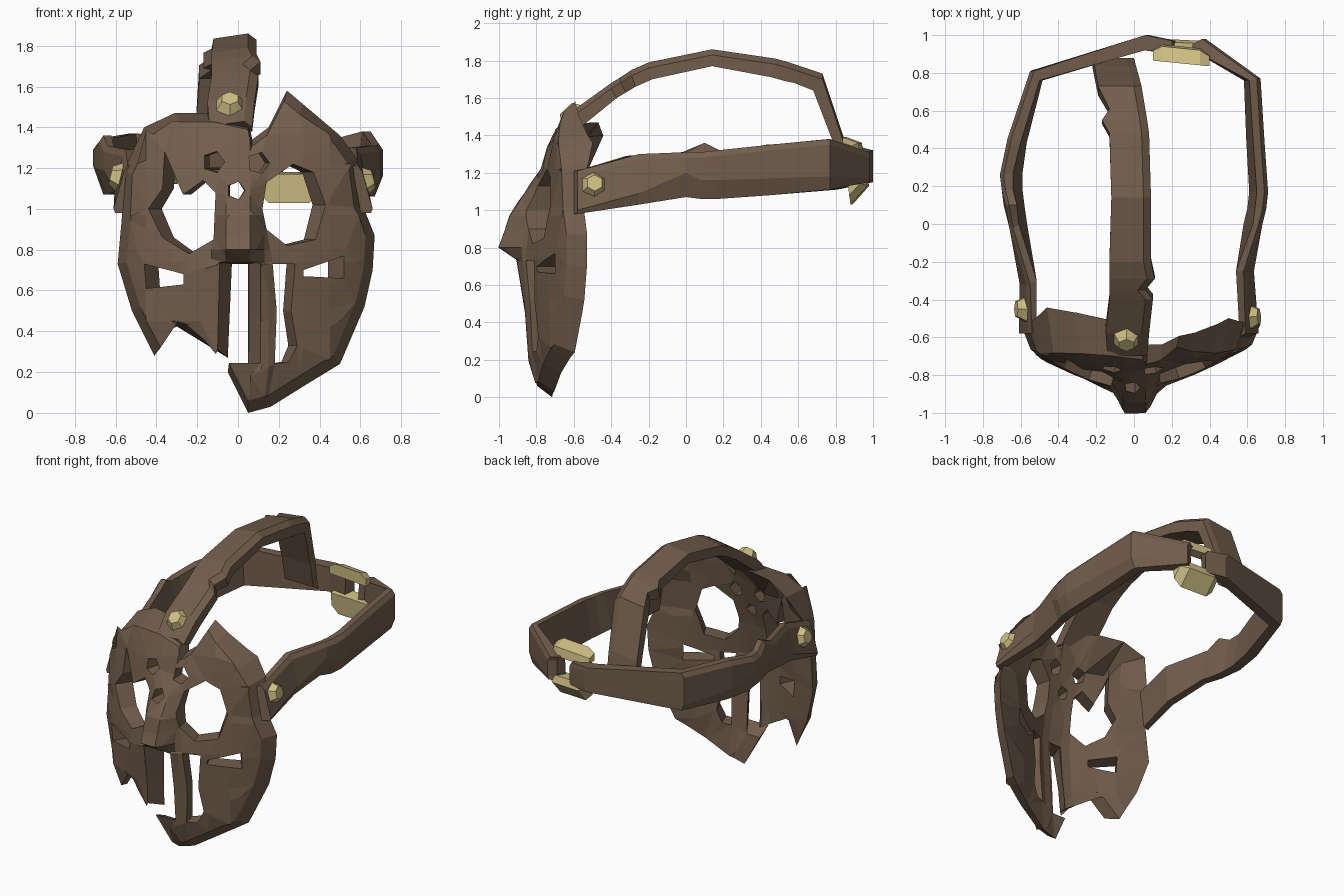
import bpy, bmesh, math
from mathutils import Vector

if "Cube" in bpy.data.objects:
    bpy.data.objects.remove(bpy.data.objects["Cube"], do_unlink=True)


def material(name, rgb):
    m = bpy.data.materials.new(name)
    m.use_nodes = True
    m.diffuse_color = (*rgb, 1)
    bsdf = next(n for n in m.node_tree.nodes if n.type == 'BSDF_PRINCIPLED')
    bsdf.inputs["Base Color"].default_value = (*rgb, 1)
    bsdf.inputs["Roughness"].default_value = 0.9
    return m


LEATHER = material("brown_leather", (0.17, 0.112, 0.073))
BRASS = material("pale_brass", (0.62, 0.52, 0.23))


def finish(name, bm, mat):
    bmesh.ops.recalc_face_normals(bm, faces=bm.faces)
    me = bpy.data.meshes.new(name)
    bm.to_mesh(me)
    bm.free()
    me.materials.append(mat)
    ob = bpy.data.objects.new(name, me)
    bpy.context.collection.objects.link(ob)
    return ob


def loft(name, rings, mat):
    """Skin a row of equal point rings and close both ends."""
    bm = bmesh.new()
    rows = [[bm.verts.new(p) for p in r] for r in rings]
    n = len(rows[0])
    for a, b in zip(rows, rows[1:]):
        for i in range(n):
            j = (i + 1) % n
            bm.faces.new((a[i], a[j], b[j], b[i]))
    bm.faces.new(rows[0])
    bm.faces.new(rows[-1])
    return finish(name, bm, mat)


def ramp(t, table):
    """Piecewise linear lookup."""
    if t <= table[0][0]:
        return table[0][1]
    for (a, u), (b, v) in zip(table, table[1:]):
        if t <= b:
            return u + (v - u) * (t - a) / (b - a)
    return table[-1][1]


# Mask shape: centre line depth, sideways curve, nose ridge, rim thickness, mouth edges
CENTRE = [(0, -.8), (.2, -.85), (.74, -.89), (.97, -.85), (1.22, -.78), (1.43, -.72), (1.6, -.64)]
SIDE = [(0, 0), (.13, .08), (.32, .4), (.45, .66), (.6, 1), (.68, 1.12)]
NOSE_Z = [(.7, 0), (.74, .03), (.8, .13), (.97, .1), (1.22, 0)]
NOSE_X = [(.06, 1), (.13, 0)]
RIM_X = [(-.46, .13), (-.13, .08), (.05, 0), (.24, -.05), (.5, .07)]
MOUTH_RIGHT = [(-.3, -.3), (-.05, -.1), (-.03, -.09)]
MOUTH_LEFT = [(.05, .11), (.17, .17)]


def base_depth(x, z):
    c = ramp(z, CENTRE)
    return c + (-.66 - c) * ramp(abs(x), SIDE)


def nose(x, z):
    return ramp(z, NOSE_Z) * ramp(abs(x - .01), NOSE_X)


def rim_thickness(x, z):
    return ramp(z, [(0, .08), (.25, .11)]) + ramp(x, RIM_X) * ramp(z, [(1.15, 0), (1.36, 1)])


def pentagon(cx, cz, r=.055):
    return [(cx + r * math.sin(k * math.tau / 5 + .3), cz + r * math.cos(k * math.tau / 5 + .3))
            for k in range(5)]


# Mask outline with its cracked edges, then the openings
outline = [(-.31, 1.47), (-.13, 1.47), (.05, 1.43), (.07, 1.34), (.15, 1.4), (.24, 1.58),
           (.5, 1.36), (.58, 1.25), (.61, 1.02), (.67, .87), (.66, .7), (.62, .52),
           (.5, .24), (.32, .13), (.16, .03), (.05, 0), (-.05, .2), (.05, .2),
           (.05, .73), (-.03, .73), (-.05, .27), (-.31, .43), (-.41, .28),
           (-.52, .5), (-.59, .73), (-.57, .95), (-.56, 1.19), (-.46, 1.4)]
right_eye = [(-.36, 1.28), (-.27, 1.07), (-.17, 1.14), (-.11, 1.08), (-.12, .85),
             (-.24, .78), (-.37, .86), (-.44, 1.0), (-.37, 1.1)]
left_eye = [(.14, 1.13), (.27, 1.22), (.37, 1.18), (.43, 1.02), (.38, .85),
            (.24, .82), (.14, .9), (.12, 1.0)]
mouth_slot = [(.17, .73), (.28, .73), (.26, .5), (.29, .33), (.25, .25), (.18, .24), (.19, .5)]
right_slit = [(-.46, .73), (-.26, .68), (-.26, .63), (-.45, .61)]
left_slit = [(.32, .7), (.52, .77), (.52, .66), (.32, .67)]
loops = [outline, right_eye, left_eye, mouth_slot, right_slit, left_slit,
         pentagon(-.12, 1.23), pentagon(.1, 1.225), pentagon(-.01, 1.09, .045)]


def build_mask():
    # Flat sheet with openings, sliced so it can bend
    flat = bmesh.new()
    for pts in loops:
        vs = [flat.verts.new((x, 0, z)) for x, z in pts]
        for i, v in enumerate(vs):
            flat.edges.new((v, vs[i - 1]))
    bmesh.ops.triangle_fill(flat, use_beauty=True, edges=flat.edges[:], normal=(0, -1, 0))
    cuts = [((s * x, 0, 0), (1, 0, 0)) for x in (.06, .13, .32, .45) for s in (-1, 1)]
    cuts += [((0, 0, z), (0, 0, 1)) for z in (.45, .74, .8, .97, 1.22)]
    for co, no in cuts:
        bmesh.ops.bisect_plane(flat, geom=flat.verts[:] + flat.edges[:] + flat.faces[:],
                               dist=1e-5, plane_co=co, plane_no=no)
    # Walk the outer rim from its highest point
    rim, todo = set(), [max(flat.verts, key=lambda v: v.co.z)]
    while todo:
        v = todo.pop()
        if v not in rim:
            rim.add(v)
            todo += [e.other_vert(v) for e in v.link_edges if e.is_boundary]
    # Front skin, back skin and the walls between them
    bm = bmesh.new()
    front, back = {}, {}
    for v in flat.verts:
        x, z = v.co.x, v.co.z
        y = base_depth(x, z)
        if v in rim:
            thick, bx = rim_thickness(x, z), x
            fx, fz = .03 + (x - .03) * .93, .85 + (z - .85) * .93
        else:
            thick, bx, fx, fz = .1, x * .85, x, z
        # Bevelled edges of the mouth gap
        if .25 < z < .735 and -.3 < x < 0:
            fx = ramp(x, MOUTH_RIGHT)
        elif .19 < z < .735 and .04 < x < .17:
            fx = ramp(x, MOUTH_LEFT)
        front[v] = bm.verts.new((fx, y - nose(x, z), fz))
        back[v] = bm.verts.new((bx, y + thick, z))
    for f in flat.faces:
        bm.faces.new([front[v] for v in f.verts])
        bm.faces.new([back[v] for v in reversed(f.verts)])
    for e in flat.edges:
        if e.is_boundary:
            a, b = e.verts
            bm.faces.new((front[a], front[b], back[b], back[a]))
    flat.free()
    finish("mask", bm, LEATHER)


build_mask()


# Side straps: outer x, y, inner x, y, bottom, top, lower bevel height, inward tilt of the top
def side_strap(name, stations):
    rings = []
    for ox, oy, ix, iy, lo, hi, bevel, tilt in stations:
        s = math.copysign(1, ox)
        under = s * min(bevel * .4, .05)
        rings.append([(ox, oy, lo + bevel), (ox - s * tilt, oy, hi - .03),
                      (ox - s * (tilt + .02), oy, hi), (ix - s * tilt, iy, hi),
                      (ix - under, iy, lo), (ox - under, oy, lo)])
    loft(name, rings, LEATHER)


side_strap("right_strap", [
    (-.61, -.58, -.565, -.57, .98, 1.21, .02, .05), (-.605, -.32, -.55, -.3, 1.04, 1.29, .05, .035),
    (-.66, -.02, -.61, 0, 1.08, 1.31, .11, 0), (-.69, .1, -.63, .1, 1.07, 1.36, .13, .01),
    (-.7, .18, -.64, .18, 1.07, 1.32, .13, 0), (-.71, .26, -.64, .27, 1.07, 1.32, .14, 0),
    (-.67, .45, -.6, .43, 1.08, 1.35, .08, 0), (-.55, .81, -.5, .76, 1.11, 1.37, .04, 0),
    (.08, 1, .06, .92, 1.15, 1.32, .02, 0), (.22, .97, .2, .9, 1.15, 1.31, .02, 0)])
side_strap("left_strap", [
    (.66, -.58, .61, -.6, .98, 1.21, .02, .05), (.635, -.25, .575, -.25, 1.03, 1.3, .06, .035),
    (.68, 0, .63, 0, 1.07, 1.31, .13, 0), (.7, .08, .64, .08, 1.06, 1.31, .1, 0),
    (.71, .17, .65, .17, 1.06, 1.32, .1, 0), (.69, .45, .63, .45, 1.08, 1.35, .09, 0),
    (.67, .77, .61, .76, 1.11, 1.38, .07, 0), (.38, .98, .35, .9, 1.15, 1.31, .02, 0),
    (.33, .95, .31, .89, 1.15, 1.31, .02, 0)])

# Crown strap: outer y, z, inner y, z and its two nicked side edges
crown = [(-.7, 1.43, -.63, 1.38, -.14, .07), (-.58, 1.55, -.53, 1.47, -.15, .08),
         (-.4, 1.68, -.37, 1.6, -.13, .1), (-.35, 1.71, -.32, 1.63, -.13, .06),
         (-.29, 1.75, -.27, 1.66, -.13, .11), (-.2, 1.79, -.18, 1.7, -.13, .09),
         (.14, 1.86, .14, 1.77, -.12, .09), (.48, 1.81, .46, 1.71, -.13, .08),
         (.55, 1.79, .53, 1.69, -.17, .07), (.61, 1.77, .58, 1.68, -.13, .06),
         (.73, 1.73, .68, 1.64, -.19, .04), (.84, 1.4, .78, 1.38, -.21, .01),
         (.88, 1.2, .83, 1.2, -.22, 0)]
loft("crown_strap", [[(a, oy, oz - .025), (b - .04, oy, oz), (b, oy, oz - .03),
                      (b, iy, iz), (a, iy, iz)] for oy, oz, iy, iz, a, b in crown], LEATHER)


# Clasp plates bridging the strap ends at the back: tapered at both ends
def clasp(name, section, skew):
    cy, cz = section[0]
    rings = []
    for x, size in ((.1, .65), (.15, 1), (.35, 1), (.4, .65)):
        rings.append([(x, cy + (y - cy) * size - skew * (x - .25), cz + (z - cz) * size)
                      for y, z in section])
    loft(name, rings, BRASS)


clasp("upper_clasp", [(.85, 1.31), (.94, 1.3), (.93, 1.36), (.85, 1.39)], .1)
clasp("lower_clasp", [(.87, 1.17), (.96, 1.18), (.975, 1.13), (.93, 1.08), (.885, 1.03)], .05)


# Hexagonal rivets
def rivet(name, loc, normal):
    bm = bmesh.new()
    bmesh.ops.create_cone(bm, cap_ends=True, segments=6, radius1=.075, radius2=.045, depth=.05)
    ob = finish(name, bm, BRASS)
    ob.location = loc
    ob.rotation_euler = Vector(normal).to_track_quat('Z', 'Y').to_euler()


rivet("right_rivet", (-.6, -.45, 1.16), (-1, 0, .25))
rivet("left_rivet", (.638, -.49, 1.14), (1, .07, .25))
rivet("crown_rivet", (-.04, -.625, 1.525), (0, -.7, .72))
